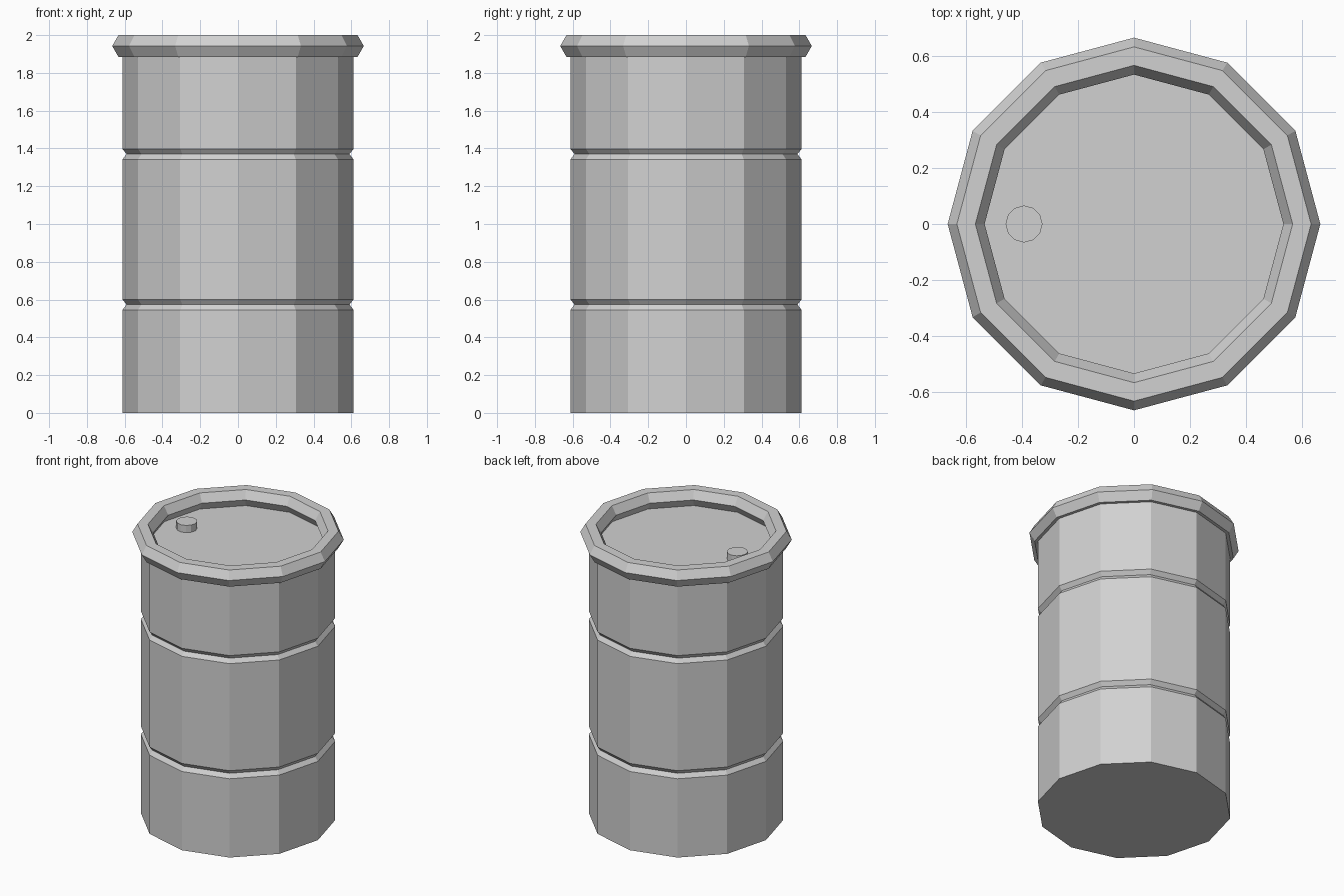
import bpy
import bmesh
import math

if "Cube" in bpy.data.objects:
    bpy.data.objects.remove(bpy.data.objects["Cube"])

SIDES = 12

metal = bpy.data.materials.new("grey_metal")
metal.diffuse_color = (0.64, 0.64, 0.64, 1)
metal.use_nodes = True
metal.node_tree.nodes["Principled BSDF"].inputs["Base Color"].default_value = metal.diffuse_color


def lathe(name, profile, closed=False, sides=SIDES, centre=(0, 0)):
    """Spin (radius, z) points about a vertical axis; cap the ends unless closed."""
    bm = bmesh.new()
    rings = []
    for r, z in profile:
        ring = []
        for i in range(sides):
            a = 2 * math.pi * i / sides
            ring.append(bm.verts.new((centre[0] + r * math.cos(a),
                                      centre[1] + r * math.sin(a), z)))
        rings.append(ring)
    pairs = list(zip(rings, rings[1:]))
    if closed:
        pairs.append((rings[-1], rings[0]))
    else:
        bm.faces.new(rings[0][::-1])
        bm.faces.new(rings[-1])
    for low, high in pairs:
        for i in range(sides):
            j = (i + 1) % sides
            bm.faces.new((low[i], low[j], high[j], high[i]))
    bmesh.ops.recalc_face_normals(bm, faces=bm.faces)
    mesh = bpy.data.meshes.new(name)
    bm.to_mesh(mesh)
    bm.free()
    mesh.materials.append(metal)
    obj = bpy.data.objects.new(name, mesh)
    bpy.context.collection.objects.link(obj)
    return obj


# Barrel body with two V-shaped grooves and a flat lid
R = 0.612
body = [(R, 0.0)]
for z in (0.573, 1.37):
    body += [(R, z - 0.028), (R - 0.022, z), (R, z + 0.028)]
body.append((R, 1.89))
lathe("barrel_body", body)

# Hexagonal-section ring around the top
rim = [(0.6 + 0.066 * math.cos(math.radians(60 * k)),
        1.9425 + 0.0664 * math.sin(math.radians(60 * k))) for k in range(6)]
lathe("top_rim", rim, closed=True)

# Small plug on the lid
lathe("lid_plug", [(0.066, 1.885), (0.066, 1.94)], centre=(-0.393, 0))
